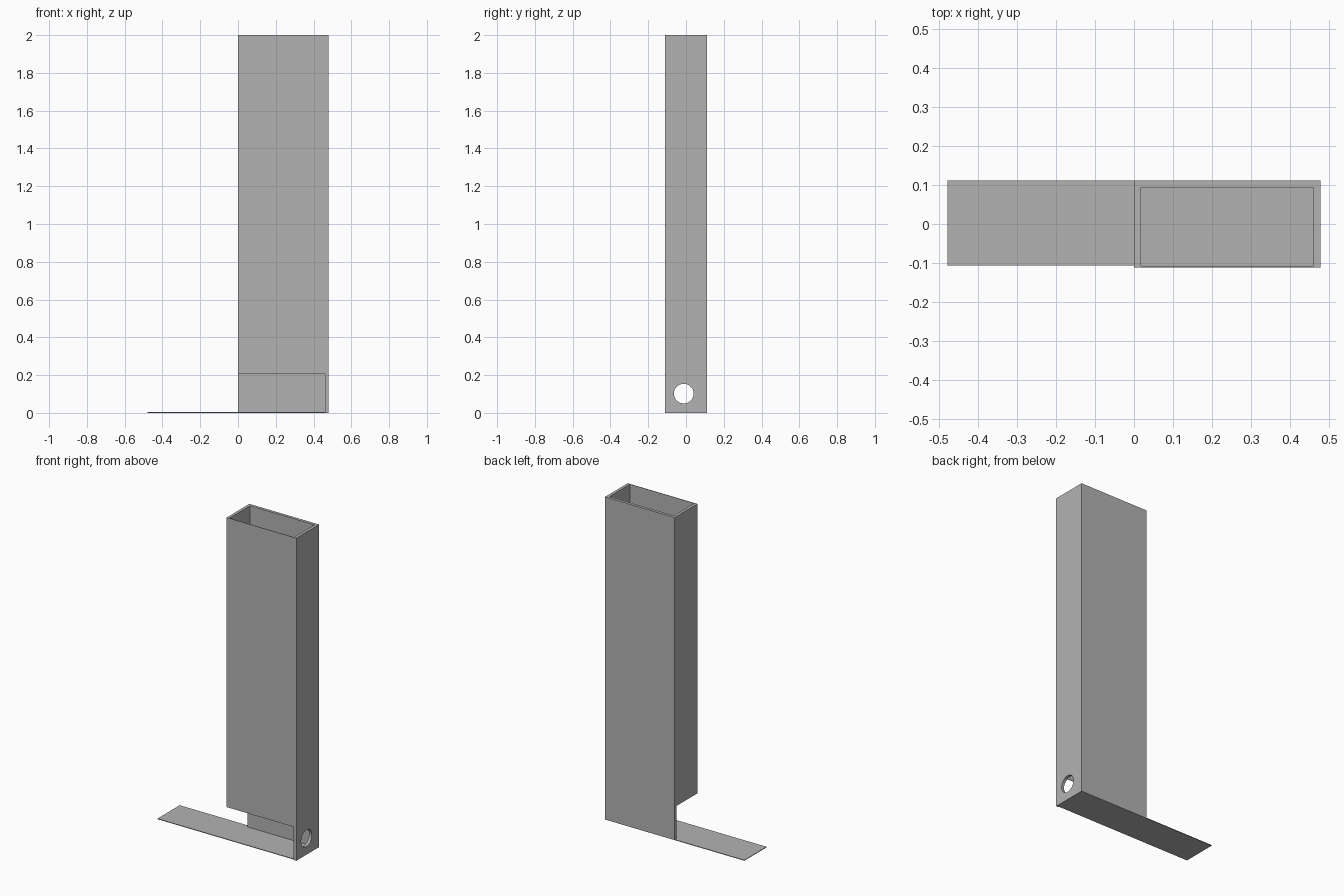
import bpy
import bmesh

cube = bpy.data.objects.get("Cube")
if cube:
    bpy.data.objects.remove(cube, do_unlink=True)

# Overall sizes
HALF_X, HALF_Y, HEIGHT = 0.478, 0.111, 2.0
WALL, SHEET, FLOOR = 0.018, 0.003, 0.004
OPENING = 0.205

grey = bpy.data.materials.new("plain grey")
grey.use_nodes = True
colour = (0.45, 0.45, 0.45, 1)
grey.diffuse_color = colour
grey.node_tree.nodes["Principled BSDF"].inputs["Base Color"].default_value = colour


def box(name, low, high):
    """Flat-faced block between two corners."""
    bm = bmesh.new()
    bmesh.ops.create_cube(bm, size=1)
    for v in bm.verts:
        v.co = [low[i] if v.co[i] < 0 else high[i] for i in range(3)]
    mesh = bpy.data.meshes.new(name)
    bm.to_mesh(mesh)
    bm.free()
    mesh.materials.append(grey)
    obj = bpy.data.objects.new(name, mesh)
    bpy.context.collection.objects.link(obj)
    return obj


# Hollow shaft: the front and right walls stop above the opening
inner_front, inner_back = -HALF_Y + SHEET, HALF_Y - WALL
box("back_wall", (0, inner_back, 0), (HALF_X, HALF_Y, HEIGHT))
box("front_wall", (0, -HALF_Y, OPENING), (HALF_X - WALL, inner_front, HEIGHT))
box("right_wall", (0, inner_front, OPENING), (WALL, inner_back, HEIGHT))
left_wall = box("left_wall", (HALF_X - WALL, -HALF_Y, 0), (HALF_X, inner_back, HEIGHT))

# Floor inside the shaft and the tray that continues it outward
floor_front = -HALF_Y + 0.005
box("shaft_floor", (0, floor_front, 0), (HALF_X - WALL, inner_back, FLOOR))
box("tray", (-HALF_X, floor_front, 0), (0, HALF_Y, FLOOR))

# Round hole through the left wall
bpy.ops.mesh.primitive_cylinder_add(
    vertices=48, radius=0.052, depth=0.1,
    location=(HALF_X - WALL / 2, -0.012, 0.102), rotation=(0, 1.570796, 0))
cutter = bpy.context.object
cutter.name = "hole_cutter"
cutter.hide_render = True
cutter.hide_viewport = True
cutter.display_type = 'WIRE'
hole = left_wall.modifiers.new("round_hole", 'BOOLEAN')
hole.operation = 'DIFFERENCE'
hole.solver = 'EXACT'
hole.object = cutter
